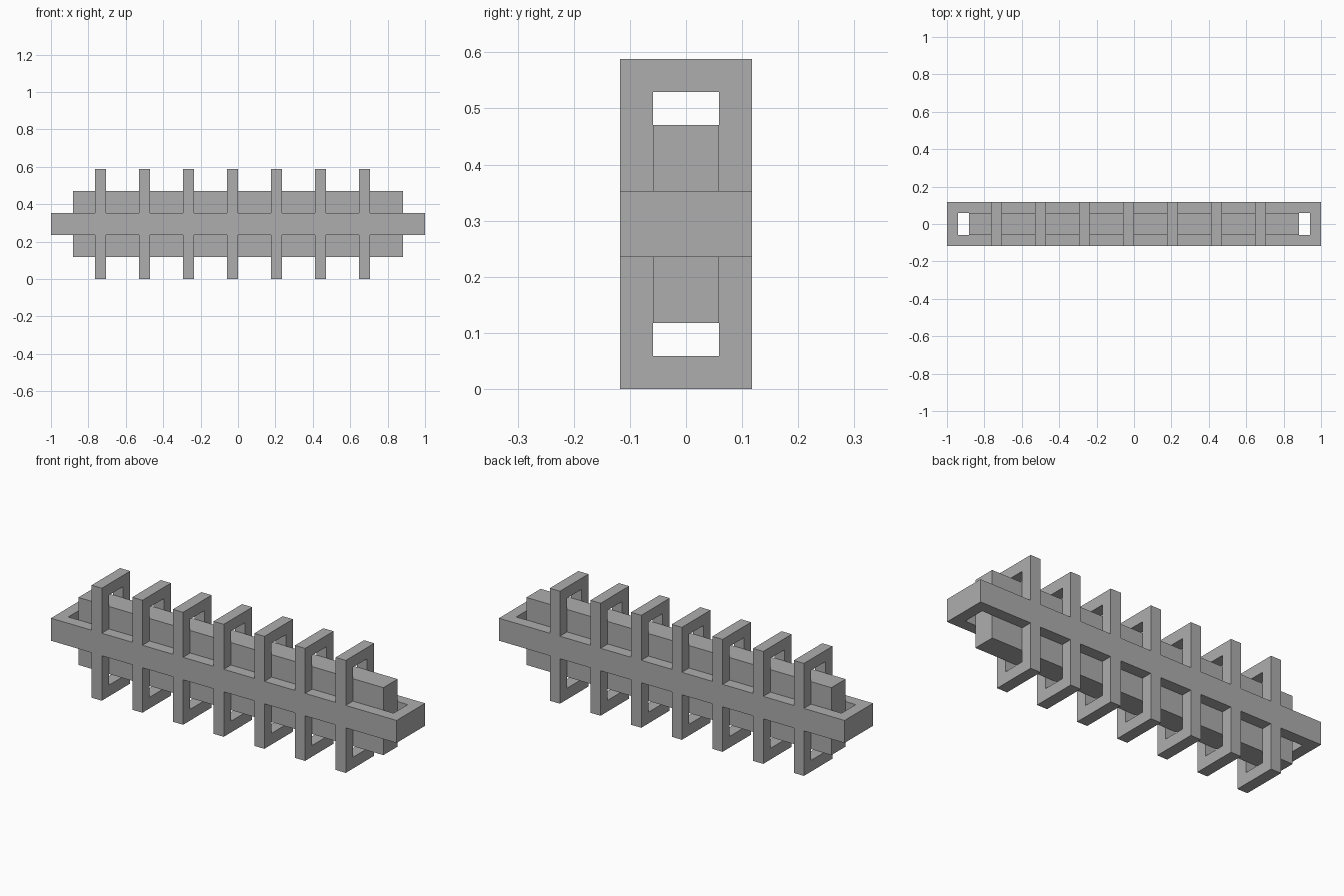
import bpy
import bmesh
from mathutils import Vector

if "Cube" in bpy.data.objects:
    bpy.data.objects.remove(bpy.data.objects["Cube"], do_unlink=True)

U = 1 / 17          # module: thickness of every bar
MID = 5 * U         # height of the horizontal mid-plane

grey = bpy.data.materials.new("plain_grey")
grey.use_nodes = True
colour = (0.42, 0.42, 0.42, 1)
grey.diffuse_color = colour
grey.node_tree.nodes["Principled BSDF"].inputs["Base Color"].default_value = colour


def finish(bm, name):
    bmesh.ops.recalc_face_normals(bm, faces=bm.faces)
    mesh = bpy.data.meshes.new(name)
    bm.to_mesh(mesh)
    bm.free()
    mesh.materials.append(grey)
    obj = bpy.data.objects.new(name, mesh)
    bpy.context.collection.objects.link(obj)
    return obj


def extrude(bm, faces, offset):
    """Give flat faces thickness along the offset."""
    result = bmesh.ops.extrude_face_region(bm, geom=faces, use_keep_orig=True)
    moved = [v for v in result["geom"] if isinstance(v, bmesh.types.BMVert)]
    bmesh.ops.translate(bm, verts=moved, vec=Vector(offset))


# Central beam
bm = bmesh.new()
bmesh.ops.create_cube(bm, size=1)
bmesh.ops.scale(bm, verts=bm.verts, vec=(30 * U, 2 * U, 6 * U))
bmesh.ops.translate(bm, verts=bm.verts, vec=(0, 0, MID))
finish(bm, "central_beam")

# Horizontal rectangular frame around the beam
bm = bmesh.new()
signs = [(-1, -1), (1, -1), (1, 1), (-1, 1)]
outer, inner = [[bm.verts.new((sx * x * U, sy * y * U, MID - U)) for sx, sy in signs]
                for x, y in ((17, 2), (16, 1))]
faces = [bm.faces.new((outer[i], outer[(i + 1) % 4], inner[(i + 1) % 4], inner[i]))
         for i in range(4)]
extrude(bm, faces, (0, 0, 2 * U))
finish(bm, "horizontal_frame")

# Seven upright loops, each an upper and a lower arch joined to the frame
arch = [(-2, 1), (-2, 5), (2, 5), (2, 1), (1, 1), (1, 4), (-1, 4), (-1, 1)]
for i in range(7):
    bm = bmesh.new()
    x = (4 * i - 13) * U
    for side in (1, -1):
        verts = [bm.verts.new((x, y * U, MID + side * z * U)) for y, z in arch]
        extrude(bm, [bm.faces.new(verts)], (U, 0, 0))
    finish(bm, f"upright_loop_{i + 1}")
